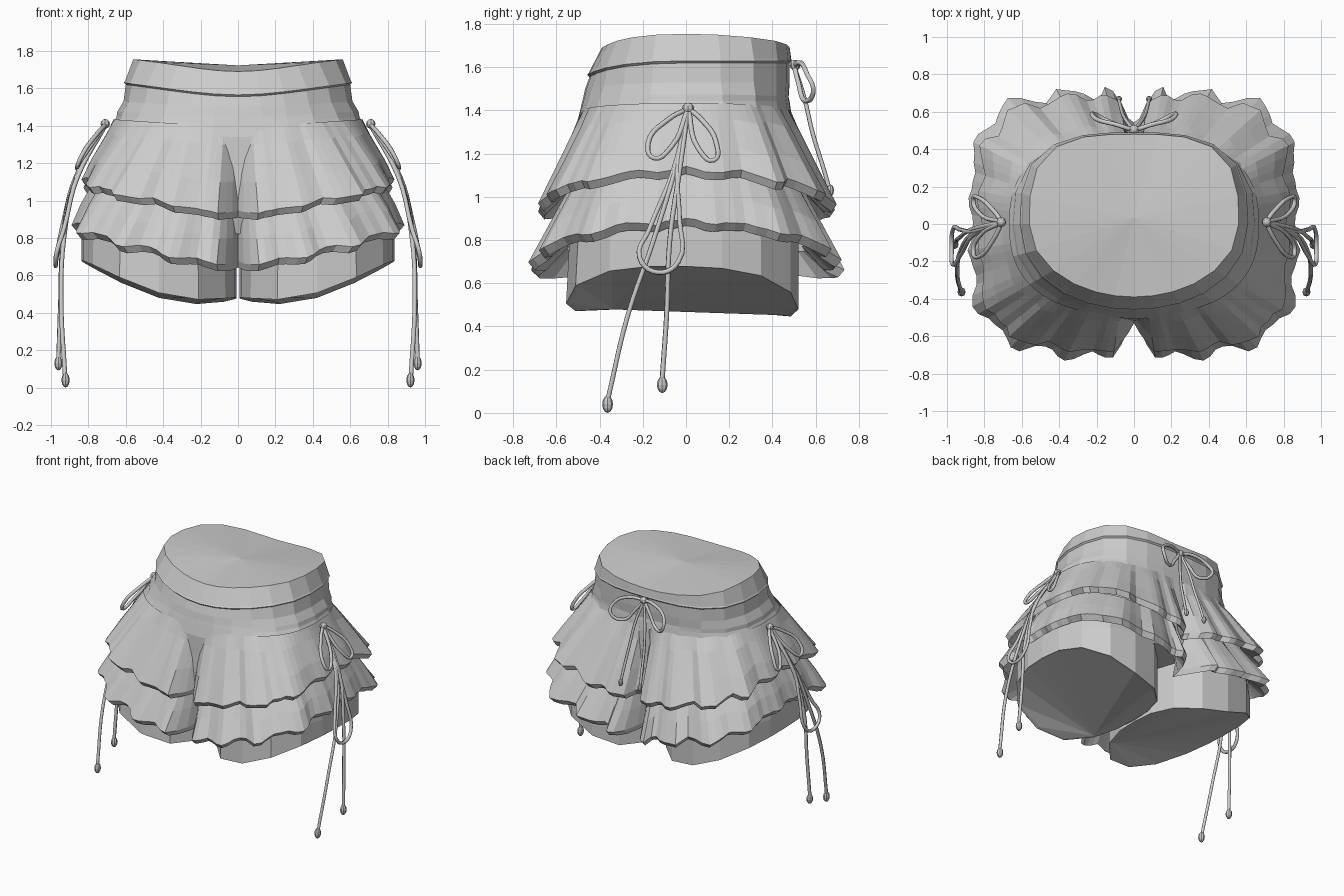
import bpy, bmesh, math, random
from mathutils import Vector

if "Cube" in bpy.data.objects:
    bpy.data.objects.remove(bpy.data.objects["Cube"])

random.seed(4)


def loft(name, rings, cap_first=False, fan_last=None):
    """Skin closed rings; first cap fans to its centre, last cap fans from one vertex."""
    bm = bmesh.new()
    rows = [[bm.verts.new(p) for p in r] for r in rings]
    n = len(rows[0])
    for a, b in zip(rows, rows[1:]):
        for i in range(n):
            k = (i + 1) % n
            bm.faces.new((a[i], a[k], b[k], b[i]))
    if cap_first:
        row = rows[0]
        c = bm.verts.new(sum((v.co for v in row), Vector()) / n)
        for i in range(n):
            bm.faces.new((row[i], row[(i + 1) % n], c))
    if fan_last is not None:
        row = rows[-1][fan_last:] + rows[-1][:fan_last]
        for i in range(1, n - 1):
            bm.faces.new((row[0], row[i], row[i + 1]))
    bmesh.ops.recalc_face_normals(bm, faces=bm.faces[:])
    me = bpy.data.meshes.new(name)
    bm.to_mesh(me)
    bm.free()
    ob = bpy.data.objects.new(name, me)
    bpy.context.collection.objects.link(ob)
    return ob


def radius(t, a, b, n):
    """Superellipse radius at angle t."""
    return ((abs(math.cos(t)) / a) ** n + (abs(math.sin(t)) / b) ** n) ** (-1 / n)


def angles(n):
    return [-math.pi / 2 + 2 * math.pi * i / n for i in range(n)]


def body_ring(a, front, back, nf, nb, zs, zf, zb):
    pts = []
    for t in angles(24):
        c, s = math.cos(t), math.sin(t)
        r = radius(t, a, back, nb) if s > 0 else radius(t, a, front, nf)
        z0 = zb if s > 0 else zf
        pts.append((r * c, r * s, z0 + (zs - z0) * c * c))
    return pts


# Waistband, with its small lower lip
loft("waistband", [body_ring(*p) for p in (
    (.56, .39, .48, 2.0, 3.2, 1.755, 1.69, 1.69),
    (.603, .45, .487, 2.1, 3.0, 1.64, 1.575, 1.64),
    (.61, .457, .49, 2.1, 3.0, 1.63, 1.565, 1.63),
    (.60, .447, .48, 2.1, 3.0, 1.62, 1.555, 1.62))], cap_first=True)

# Hip yoke and seat of the shorts
loft("hip_yoke", [body_ring(*p) for p in (
    (.60, .447, .48, 2.1, 3.0, 1.62, 1.555, 1.62),
    (.612, .467, .48, 2.15, 2.9, 1.53, 1.50, 1.53),
    (.645, .478, .475, 2.2, 2.8, 1.475, 1.45, 1.46),
    (.65, .483, .48, 2.3, 2.7, 1.445, 1.43, 1.44),
    (.69, .505, .49, 2.5, 2.6, 1.38, 1.34, 1.37),
    (.74, .51, .50, 2.6, 2.6, 1.22, 1.18, 1.18),
    (.81, .52, .51, 3.0, 3.0, .95, .95, .95),
    (.78, .48, .48, 3.0, 3.0, .82, .82, .82))], fan_last=0)


# Shorts legs with slanted, closed openings
HEM = [(0, .48), (.15, .455), (.35, .465), (.6, .56), (.85, .685)]


def hem_z(x):
    for (x0, z0), (x1, z1) in zip(HEM, HEM[1:]):
        if x <= x1:
            return z0 + (z1 - z0) * (x - x0) / (x1 - x0)
    return HEM[-1][1]


def leg_ring(side, scale, front, back, z=None, lift=0):
    pts = []
    for t in angles(16):
        s = math.sin(t)
        r = radius(t, .415, back if s > 0 else front, 2.5) * scale
        x, y = .422 + r * math.cos(t), r * s
        pts.append((side * x, y, hem_z(x) - .025 * y + lift if z is None else z))
    return pts


for side, label in ((1, "right"), (-1, "left")):
    loft(f"leg_{label}", [
        leg_ring(side, .96, .52, .50, z=1.0),
        leg_ring(side, 1, .54, .52, z=.80),
        leg_ring(side, 1, .555, .52),
        leg_ring(side, .965, .555, .52, lift=.004)], fan_last=14)


# Pleated ruffle tiers: mirrored random folds, pinched at centre front and back
def ruffle(name, rows, notch, amp):
    N = 120
    wave = (-.9, -.25, .75, 1, .35, -.5)
    fold = [random.uniform(.55, 1.3) for _ in range(N)]
    fine = [random.uniform(-.45, .45) for _ in range(N)]
    rings = []
    for a, b, n, zs, zf, k in rows:
        pts = []
        for i, t in enumerate(angles(N)):
            j = min(i, N - i)
            c, s = math.cos(t), math.sin(t)
            r = radius(t, a, b, n)
            side = .3 + .7 * min(1, abs(s) * 1.5)
            w = wave[j % 6] * fold[j // 6] + fine[j]
            r += k * side * amp * w
            r -= k * notch * max(0, 1 - abs(r * c) / .13)
            z = zf + (zs - zf) * c * c - k * .013 * w
            pts.append((r * c, r * s, z))
        rings.append(pts)
    loft(name, rings)


ruffle("upper_ruffle", (
    (.665, .485, 2.5, 1.435, 1.40, .0),
    (.70, .525, 2.8, 1.36, 1.30, .5),
    (.775, .61, 3.2, 1.23, 1.10, .8),
    (.822, .68, 3.7, 1.13, .935, 1),
    (.80, .655, 3.7, 1.095, .90, 1),
    (.745, .56, 3.2, 1.16, 1.00, .5)), .12, .034)
ruffle("lower_ruffle", (
    (.755, .545, 3.2, 1.13, 1.00, .4),
    (.825, .635, 3.5, 1.00, .80, .8),
    (.87, .70, 3.8, .89, .665, 1),
    (.84, .67, 3.8, .855, .63, 1),
    (.80, .55, 3.2, .93, .75, .4)), .20, .036)


# Cords, knots and beads of the bows
def cord(name, pts, rad=.012):
    cu = bpy.data.curves.new(name, 'CURVE')
    cu.dimensions = '3D'
    cu.bevel_depth = rad
    cu.bevel_resolution = 1
    cu.resolution_u = 5
    cu.use_fill_caps = True
    sp = cu.splines.new('BEZIER')
    sp.bezier_points.add(len(pts) - 1)
    for bp, p in zip(sp.bezier_points, pts):
        bp.co = p
        bp.handle_left_type = bp.handle_right_type = 'AUTO'
    ob = bpy.data.objects.new(name, cu)
    bpy.context.collection.objects.link(ob)
    bpy.ops.object.select_all(action='DESELECT')
    ob.select_set(True)
    bpy.context.view_layer.objects.active = ob
    bpy.ops.object.convert(target='MESH')


def bead(name, loc, size):
    bpy.ops.mesh.primitive_uv_sphere_add(segments=8, ring_count=6, radius=1, location=loc)
    ob = bpy.context.object
    ob.name = name
    ob.scale = size


# Hip bows with a long hanging loop and two beaded tails
K = (.705, .01, 1.41)
HIP = {
    "front_loop": [K, (.75, -.08, 1.36), (.83, -.175, 1.25), (.86, -.15, 1.18), (.83, -.07, 1.23), K],
    "back_loop": [K, (.75, .07, 1.36), (.83, .14, 1.25), (.86, .13, 1.17), (.83, .06, 1.22), K],
    "long_loop": [K, (.86, -.06, 1.12), (.93, -.17, .85), (.97, -.215, .72), (.975, -.13, .65),
                  (.97, -.035, .70), (.93, -.03, .9), (.87, -.04, 1.12), K],
    "long_tail": [K, (.86, -.05, 1.13), (.93, -.15, .80), (.945, -.27, .45), (.925, -.36, .07)],
    "short_tail": [K, (.87, -.03, 1.12), (.935, -.075, .8), (.95, -.09, .45), (.96, -.11, .16)],
}
for s, label in ((1, "right"), (-1, "left")):
    for part, pts in HIP.items():
        cord(f"{label}_bow_{part}", [(s * x, y, z) for x, y, z in pts])
    bead(f"{label}_bow_knot", (s * .71, .01, 1.41), (.025, .028, .026))
    bead(f"{label}_long_bead", (s * .922, -.363, .04), (.022, .025, .04))
    bead(f"{label}_short_bead", (s * .96, -.11, .13), (.022, .025, .038))

# Smaller bow at the back of the waist
for s, label in ((1, "right"), (-1, "left")):
    loop = [(0, .50, 1.61), (.09, .53, 1.62), (.20, .56, 1.57), (.22, .59, 1.49),
            (.14, .55, 1.445), (.06, .52, 1.53), (0, .50, 1.61)]
    tail = [(0, .50, 1.61), (.04, .55, 1.45), (.06, .585, 1.3), (.075, .64, 1.12), (.08, .66, 1.05)]
    cord(f"back_bow_loop_{label}", [(s * x, y, z) for x, y, z in loop])
    cord(f"back_bow_tail_{label}", [(s * x, y, z) for x, y, z in tail], .01)
    bead(f"back_bow_bead_{label}", (s * .08, .668, 1.03), (.017, .017, .028))
bead("back_bow_knot", (0, .505, 1.61), (.03, .025, .025))
